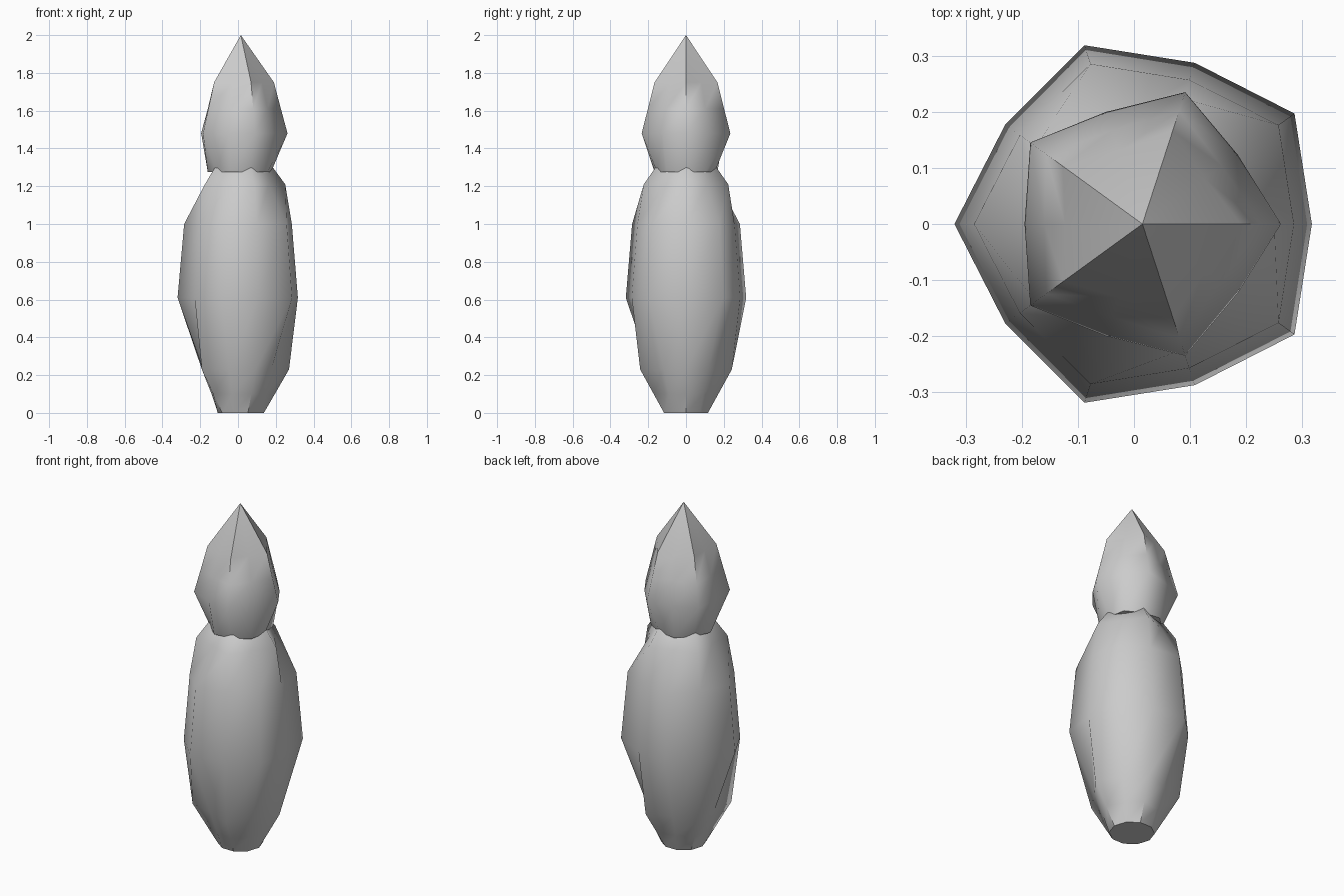
import bpy
import bmesh
from math import cos, sin, pi

cube = bpy.data.objects.get("Cube")
if cube:
    bpy.data.objects.remove(cube, do_unlink=True)

grey = bpy.data.materials.new("plain_grey")
grey.use_nodes = True
colour = (0.6, 0.6, 0.6, 1)
grey.diffuse_color = colour
grey.node_tree.nodes["Principled BSDF"].inputs["Base Color"].default_value = colour

SIDES = 10
CENTRE_X = 0.015


def loft(name, rings, crease, apex=None):
    """Stack ten-sided rings (height, ridge radius, valley radius).
    Ridge edges inside the crease height range stay sharp."""
    bm = bmesh.new()
    loops = []
    for z, ridge, valley in rings:
        loop = []
        for i in range(SIDES):
            r = valley if i % 2 else ridge
            a = 2 * pi * i / SIDES
            loop.append(bm.verts.new((CENTRE_X + r * cos(a), r * sin(a), z)))
        loops.append(loop)
    ridges = {v for loop in loops for v in loop[::2]}
    for low, high in zip(loops, loops[1:]):
        for i in range(SIDES):
            j = (i + 1) % SIDES
            bm.faces.new((low[i], low[j], high[j], high[i]))
    bottom = bm.faces.new(loops[0][::-1])
    if apex is None:
        bm.faces.new(loops[-1])
    else:
        tip = bm.verts.new((CENTRE_X, 0, apex))
        ridges.add(tip)
        for i in range(SIDES):
            bm.faces.new((loops[-1][i], loops[-1][(i + 1) % SIDES], tip))
    bmesh.ops.recalc_face_normals(bm, faces=bm.faces)
    for face in bm.faces:
        face.smooth = True
    # Sharp base rim and sharp ridges
    for edge in bottom.edges:
        edge.smooth = False
    for edge in bm.edges:
        if all(v in ridges and crease[0] <= v.co.z <= crease[1] for v in edge.verts):
            edge.smooth = False
    mesh = bpy.data.meshes.new(name)
    bm.to_mesh(mesh)
    bm.free()
    mesh.materials.append(grey)
    obj = bpy.data.objects.new(name, mesh)
    bpy.context.collection.objects.link(obj)
    return obj


# Tall lower body, swelling below the middle
loft("lower_body", [
    (0, 0.122, 0.122),
    (0.1, 0.18, 0.155),
    (0.23, 0.255, 0.2),
    (0.61, 0.302, 0.335),
    (1.0, 0.27, 0.3),
    (1.21, 0.235, 0.183),
    (1.36, 0.125, 0.095),
], crease=(0, 0.11))

# Pointed five-ridged top resting over the body
loft("pointed_top", [
    (1.275, 0.16, 0.175),
    (1.48, 0.247, 0.21),
    (1.61, 0.212, 0.175),
    (1.75, 0.175, 0.138),
], crease=(1.6, 2.1), apex=2.0)
